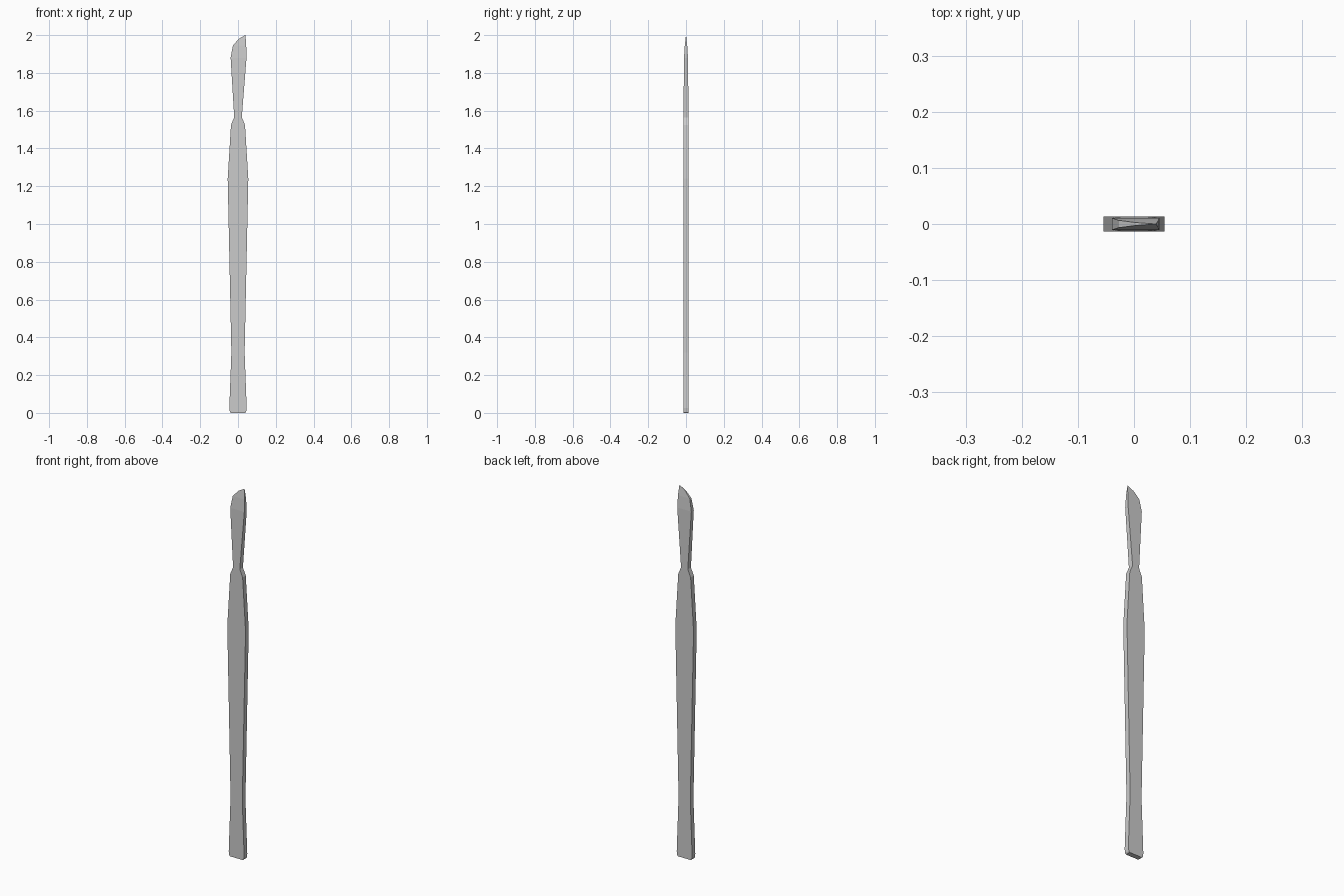
import bpy, bmesh

if "Cube" in bpy.data.objects:
    bpy.data.objects.remove(bpy.data.objects["Cube"])


def loft(name, rows, cap_bottom=False):
    """Flat bar through rows of (z, left x, right x, half thickness)."""
    bm = bmesh.new()
    rings = []
    for z, xl, xr, h in rows:
        if h == 0:
            rings.append([bm.verts.new((xr, 0, z))])
        else:
            rings.append([bm.verts.new(p) for p in
                          ((xl, -h, z), (xr, -h, z), (xr, h, z), (xl, h, z))])
    for a, b in zip(rings, rings[1:]):
        for i in range(4):
            j = (i + 1) % 4
            if len(b) == 1:
                bm.faces.new((a[i], a[j], b[0]))
            else:
                bm.faces.new((a[i], a[j], b[j], b[i]))
    if cap_bottom:
        bm.faces.new(rings[0][::-1])
    mesh = bpy.data.meshes.new(name)
    bm.to_mesh(mesh)
    bm.free()
    obj = bpy.data.objects.new(name, mesh)
    bpy.context.collection.objects.link(obj)
    return obj


T = 0.0135          # half thickness of the handle
NECK = (1.565, 0.020)

# Handle: symmetric flat bar, flared at the foot and widest below the neck
handle = [(0.0, 0.038), (0.006, 0.043), (0.025, 0.046), (0.32, 0.035),
          (1.24, 0.0545), (1.525, 0.037), NECK]
loft("handle", [(z, -x, x, T) for z, x in handle], cap_bottom=True)

# Blade: widens from the neck, then thins and slants to a point on the right
loft("blade", [
    (NECK[0], -NECK[1], NECK[1], T),
    (1.88, -0.039, 0.045, 0.0105),
    (1.945, -0.027, 0.0435, 0.0065),
    (1.98, 0.004, 0.041, 0.0025),
    (2.0, 0.039, 0.039, 0),
])
